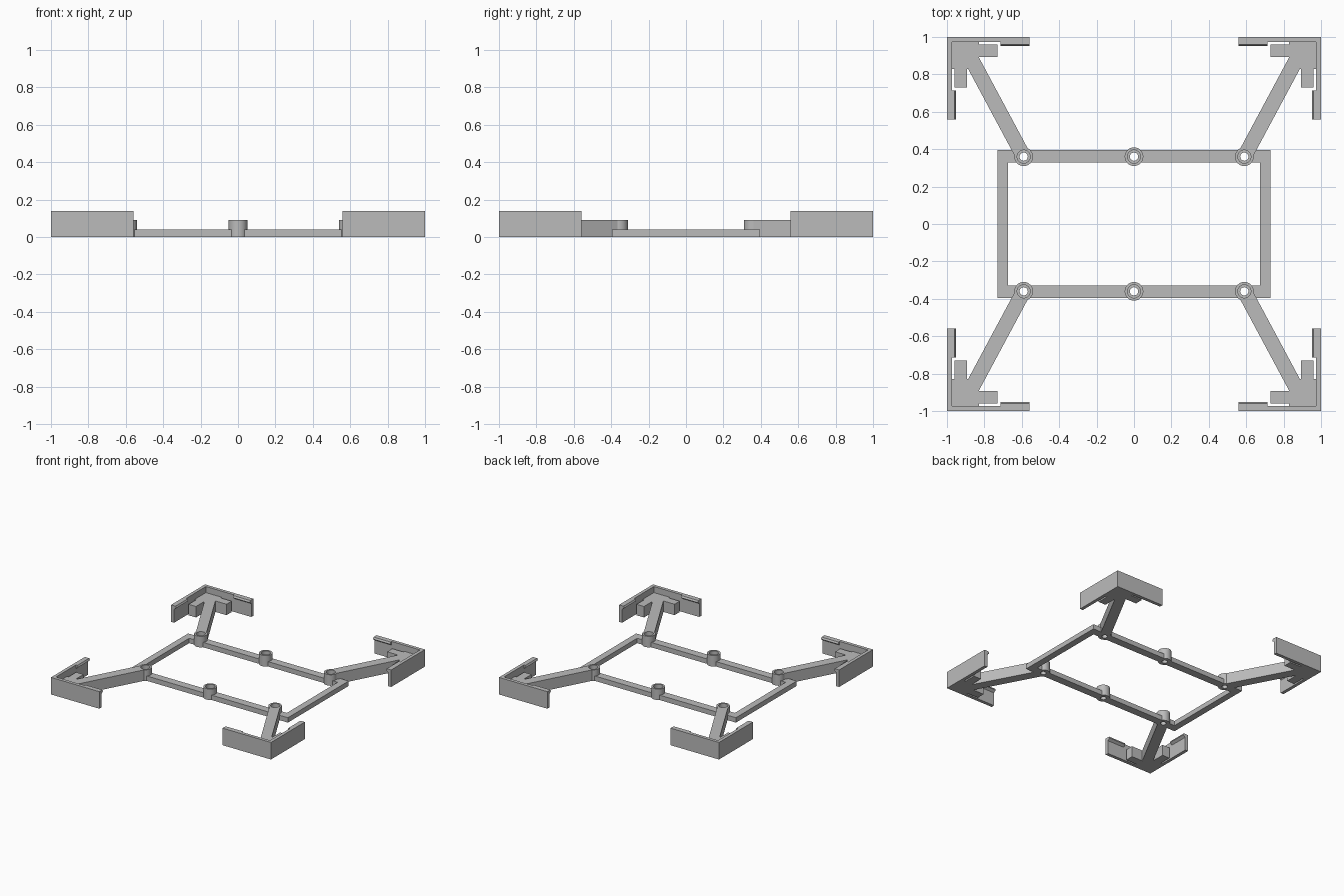
import bpy, bmesh, math
from mathutils import Vector

cube = bpy.data.objects.get("Cube")
if cube:
    bpy.data.objects.remove(cube, do_unlink=True)

grey = bpy.data.materials.new("plain grey")
grey.use_nodes = True
grey.diffuse_color = (0.5, 0.5, 0.5, 1)
grey.node_tree.nodes["Principled BSDF"].inputs["Base Color"].default_value = (0.5, 0.5, 0.5, 1)

LOW, MID, HIGH = 0.04, 0.09, 0.14      # frame, arm and wall heights
BOSS_X, BOSS_Y = 0.59, 0.36


def finish(name, bm):
    bmesh.ops.recalc_face_normals(bm, faces=bm.faces)
    mesh = bpy.data.meshes.new(name)
    bm.to_mesh(mesh)
    bm.free()
    mesh.materials.append(grey)
    obj = bpy.data.objects.new(name, mesh)
    bpy.context.collection.objects.link(obj)
    return obj


def extrude(name, points, offset):
    """Extrude a closed outline of 3D points along an offset."""
    bm = bmesh.new()
    face = bm.faces.new([bm.verts.new(p) for p in points])
    new = bmesh.ops.extrude_face_region(bm, geom=[face])["geom"]
    moved = [v for v in new if isinstance(v, bmesh.types.BMVert)]
    bmesh.ops.translate(bm, verts=moved, vec=offset)
    if not face.is_valid or not any(len(e.link_faces) == 1 for e in bm.edges):
        return finish(name, bm)
    bmesh.ops.holes_fill(bm, edges=[e for e in bm.edges if len(e.link_faces) == 1])
    return finish(name, bm)


def slab(name, outline, height):
    return extrude(name, [(x, y, 0) for x, y in outline], (0, 0, height))


def rect(x0, x1, y0, y1):
    return [(x0, y0), (x1, y0), (x1, y1), (x0, y1)]


def lathe(bm, profile, centre, steps=32):
    """Add a closed solid of revolution, profile given as (radius, z)."""
    rings = []
    for r, z in profile:
        angles = [2 * math.pi * i / steps for i in range(steps)]
        rings.append([bm.verts.new((centre[0] + r * math.cos(a),
                                    centre[1] + r * math.sin(a), z)) for a in angles])
    for low, up in zip(rings, rings[1:]):
        for i in range(steps):
            j = (i + 1) % steps
            bm.faces.new((low[i], low[j], up[j], up[i]))
    bm.faces.new(rings[0])
    bm.faces.new(rings[-1])


def apply(obj, modifier):
    bpy.context.view_layer.objects.active = obj
    bpy.ops.object.modifier_apply(modifier=modifier.name)


def mirror(obj, in_x=True):
    mod = obj.modifiers.new("mirror", "MIRROR")
    mod.use_axis = (in_x, True, False)
    apply(obj, mod)


# Flat rectangular frame
bm = bmesh.new()
loops = []
for z in (0, LOW):
    for w, d in ((0.73, 0.395), (0.675, 0.33)):
        loops.append([bm.verts.new((x, y, z)) for x, y in rect(-w, w, -d, d)])
out0, in0, out1, in1 = loops
for a, b in ((out0, in0), (out1, in1), (out0, out1), (in0, in1)):
    for i in range(4):
        j = (i + 1) % 4
        bm.faces.new((a[i], a[j], b[j], b[i]))
frame = finish("base_frame", bm)

# Screw bosses at the rail ends and middles
drilled = [frame]
for name, x in (("corner_bosses", BOSS_X), ("middle_bosses", 0)):
    bm = bmesh.new()
    lathe(bm, [(0.05, 0), (0.05, MID)], (x, BOSS_Y))
    boss = finish(name, bm)
    mirror(boss, x > 0)
    drilled.append(boss)

# Diagonal arms from the corner bosses out to the brackets
start, end = Vector((BOSS_X, BOSS_Y)), Vector((0.885, 0.91))
along = (end - start).normalized()
side = Vector((-along.y, along.x)) * 0.04
arms = slab("diagonal_arms", [start - side, end - side, end + side, start + side], MID)
mirror(arms)
drilled.append(arms)

# Corner brackets: L-shaped wall and the solid block behind it
wall = slab("corner_walls", [(0.56, 1), (0.56, 0.973), (0.973, 0.973),
                             (0.973, 0.56), (1, 0.56), (1, 1)], HIGH)
block = slab("corner_blocks", rect(0.83, 0.985, 0.83, 0.985), MID)
stub_x = slab("side_stubs", rect(0.73, 0.85, 0.893, 0.96), MID)
stub_y = slab("end_stubs", rect(0.893, 0.96, 0.73, 0.85), MID)

# Snap hooks along the upper inner edge of each wall end
hook = [(0.98, HIGH), (0.96, HIGH), (0.953, 0.125), (0.973, 0.11), (0.98, 0.11)]
hook_x = extrude("side_hooks", [(0.56, d, z) for d, z in hook], (0.155, 0, 0))
hook_y = extrude("end_hooks", [(d, 0.56, z) for d, z in hook], (0, 0.155, 0))
for part in (wall, block, stub_x, stub_y, hook_x, hook_y):
    mirror(part)

# Stepped screw holes through bosses, arms and frame
bm = bmesh.new()
for x in (-BOSS_X, 0, BOSS_X):
    for y in (-BOSS_Y, BOSS_Y):
        lathe(bm, [(0.022, -0.02), (0.022, LOW + 0.01), (0.035, LOW + 0.01), (0.035, 0.12)], (x, y))
drill = finish("hole_cutter", bm)
drill.hide_render = True
for part in drilled:
    cut = part.modifiers.new("holes", "BOOLEAN")
    cut.operation = "DIFFERENCE"
    cut.solver = "EXACT"
    cut.object = drill
    apply(part, cut)
bpy.data.objects.remove(drill, do_unlink=True)

# Smooth the round walls, keep every hard edge
bpy.ops.object.select_all(action="DESELECT")
for part in drilled:
    part.select_set(True)
bpy.context.view_layer.objects.active = frame
bpy.ops.object.shade_smooth_by_angle(angle=math.radians(30))
